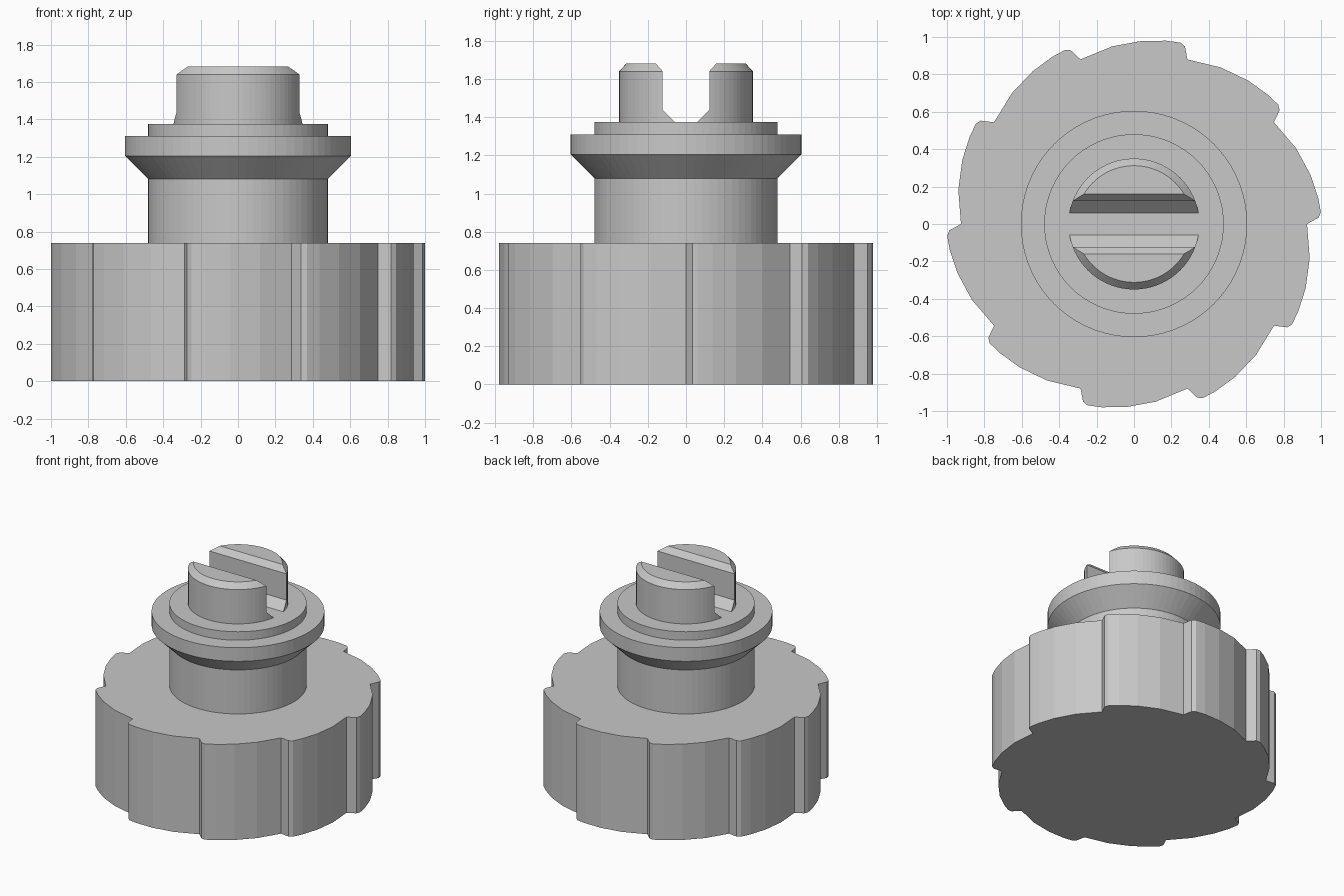
import bpy, bmesh
from math import cos, sin, pi, radians

cube = bpy.data.objects.get("Cube")
if cube:
    bpy.data.objects.remove(cube, do_unlink=True)

grey = bpy.data.materials.new("plain grey")
grey.use_nodes = True
color = (0.58, 0.58, 0.58, 1)
grey.diffuse_color = color
grey.node_tree.nodes["Principled BSDF"].inputs["Base Color"].default_value = color


def finish(bm, name):
    bmesh.ops.recalc_face_normals(bm, faces=bm.faces)
    mesh = bpy.data.meshes.new(name)
    bm.to_mesh(mesh)
    bm.free()
    mesh.materials.append(grey)
    obj = bpy.data.objects.new(name, mesh)
    bpy.context.collection.objects.link(obj)
    return obj


def prism(name, points, offset):
    """Extrude a closed outline along an offset."""
    bm = bmesh.new()
    face = bm.faces.new([bm.verts.new(p) for p in points])
    new = bmesh.ops.extrude_face_region(bm, geom=[face], use_keep_orig=True)["geom"]
    verts = [g for g in new if isinstance(g, bmesh.types.BMVert)]
    bmesh.ops.translate(bm, vec=offset, verts=verts)
    return finish(bm, name)


def lathe(name, profile, sides=72):
    """Turn a (radius, height) profile around z and cap both ends."""
    bm = bmesh.new()
    rings = [[bm.verts.new((r * cos(2 * pi * i / sides), r * sin(2 * pi * i / sides), z))
              for i in range(sides)] for r, z in profile]
    for low, high in zip(rings, rings[1:]):
        for i in range(sides):
            j = (i + 1) % sides
            bm.faces.new((low[i], low[j], high[j], high[i]))
    bm.faces.new(rings[0][::-1])
    bm.faces.new(rings[-1])
    return finish(bm, name)


# Grip: ten ratchet-shaped teeth around the rim, as (radius, degrees)
TOOTH = [(0.925, 0), (0.988, 2), (1.001, 3.6), (0.995, 8), (0.98, 15.5), (0.957, 25)]
outline = [(r * cos(radians(a + 36 * k)), r * sin(radians(a + 36 * k)), 0)
           for k in range(10) for r, a in TOOTH]
prism("toothed_grip", outline, (0, 0, 0.74))

# Stem with a flared collar and a small step on top
lathe("stem_and_collar", [(0.48, 0.74), (0.48, 1.08), (0.605, 1.205),
                          (0.605, 1.31), (0.48, 1.31), (0.48, 1.375)])

# Chamfered post, split into two prongs by a slot
post = lathe("slotted_post", [(0.35, 1.375), (0.35, 1.64), (0.312, 1.682)])
half = [(0.06, 1.3), (0.06, 1.375), (0.122, 1.437), (0.122, 1.64), (0.202, 1.73)]
slot = [(-0.5, y, z) for y, z in half] + [(-0.5, -y, z) for y, z in reversed(half)]
cutter = prism("slot_cutter", slot, (1, 0, 0))
cutter.hide_render = True
cut = post.modifiers.new("slot", 'BOOLEAN')
cut.operation = 'DIFFERENCE'
cut.solver = 'EXACT'
cut.object = cutter
bpy.context.view_layer.objects.active = post
bpy.ops.object.modifier_apply(modifier=cut.name)
bpy.data.objects.remove(cutter, do_unlink=True)
